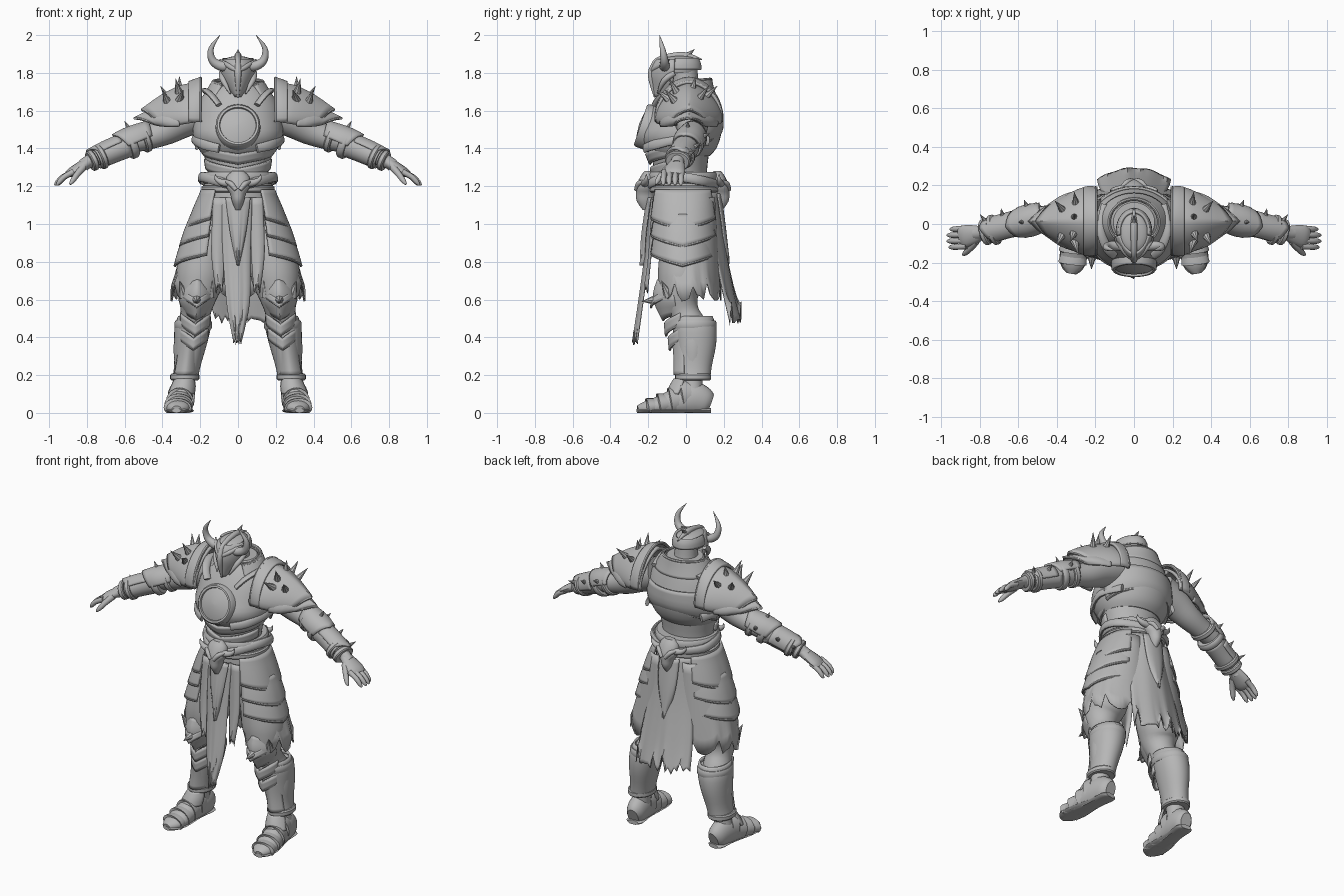
import bpy, bmesh, math, random
from mathutils import Vector, Matrix

random.seed(4)
GREY = bpy.data.materials.new("plain grey")
GREY.diffuse_color = (0.47, 0.47, 0.47, 1)


def resample(pts, k):
    """Catmull-Rom interpolation of tuples."""
    out, n = [], len(pts)
    for i in range(n - 1):
        a, b, c, d = pts[max(i - 1, 0)], pts[i], pts[i + 1], pts[min(i + 2, n - 1)]
        for j in range(k):
            t = j / k
            out.append([0.5 * (2 * q + (r - p) * t + (2 * p - 5 * q + 4 * r - s) * t * t
                               + (3 * q - p - 3 * r + s) * t ** 3) for p, q, r, s in zip(a, b, c, d)])
    return out + [list(pts[-1])]


def grid(name, g, closed=False, thick=0, mirror=False, angle=40):
    """Skin a grid of points; closed rows become a capped solid."""
    bm = bmesh.new()
    v = [[bm.verts.new(p) for p in row] for row in g]
    m = len(v[0])
    for r0, r1 in zip(v, v[1:]):
        for j in range(m if closed else m - 1):
            bm.faces.new((r0[j], r0[(j + 1) % m], r1[(j + 1) % m], r1[j]))
    if closed and not thick:
        bm.faces.new(v[0])
        bm.faces.new(v[-1])
    bmesh.ops.recalc_face_normals(bm, faces=bm.faces)
    me = bpy.data.meshes.new(name)
    bm.to_mesh(me)
    bm.free()
    me.materials.append(GREY)
    ob = bpy.data.objects.new(name, me)
    bpy.context.collection.objects.link(ob)
    bpy.ops.object.select_all(action='DESELECT')
    ob.select_set(True)
    bpy.context.view_layer.objects.active = ob
    bpy.ops.object.shade_smooth_by_angle(angle=math.radians(angle))
    if thick:
        s = ob.modifiers.new("thickness", 'SOLIDIFY')
        s.thickness, s.offset = thick, 0
    if mirror:
        ob.modifiers.new("mirror", 'MIRROR').use_mirror_merge = False
    return ob


def tube(name, pts, mirror=False, seg=14, k=4, up=(0, 0, 1), floor=False):
    """Tube through (x, y, z, side radius, up radius)."""
    pts = resample([p if len(p) == 5 else (*p, p[3]) for p in pts], k)
    P, g, s = [Vector(p[:3]) for p in pts], [], None
    for i, p in enumerate(pts):
        d = (P[min(i + 1, len(P) - 1)] - P[max(i - 1, 0)]).normalized()
        s = d.cross(Vector(up)) if s is None else s - d * s.dot(d)
        s.normalize()
        u = s.cross(d)
        ring = [P[i] + s * max(p[3], .001) * math.cos(a) + u * max(p[4], .001) * math.sin(a)
                for a in (j * 2 * math.pi / seg for j in range(seg))]
        if floor:
            ring = [Vector((q.x, q.y, max(q.z, 0))) for q in ring]
        g.append(ring)
    return grid(name, g, True, 0, mirror)


def spike(name, base, tip, r, mirror=True):
    b, t = Vector(base), Vector(tip)
    up = (1, 0, 0) if abs((t - b).normalized().x) < .8 else (0, 1, 0)
    tube(name, [(*b, r), (*b.lerp(t, .5), r * .5), (*t, .001)], mirror, 8, 1, up)


def loft(name, rows, a0=0, a1=360, seg=36, thick=0, edge=None, M=Matrix(), mirror=False, k=3, ex=1, rim=0):
    """Ellipse rows (cx, cy, z, rx, ry), full or partial; -90 degrees is the front."""
    rows, full, g = resample(rows, k), a1 - a0 >= 360, []
    for i, (cx, cy, z, rx, ry) in enumerate(rows):
        ring, u = [], i / (len(rows) - 1)
        for j in range(seg if full else seg + 1):
            a, t = math.radians(a0 + (a1 - a0) * j / seg), 2 * j / seg - 1
            c, s = math.cos(a), math.sin(a)
            ring.append(M @ Vector((cx + rx * math.copysign(abs(c) ** ex, c),
                                    cy + ry * math.copysign(abs(s) ** ex, s),
                                    z + (edge(t, u) if edge else 0))))
        g.append(ring)
    grid(name, g, full, thick, mirror)
    if rim:
        tube(name + "_rim", [(*p, rim) for p in g[-1]], mirror, 8, 1)


def band(name, cx, cy, z, rx, ry, h, t=.015, **kw):
    """Raised ring with bevelled edges."""
    loft(name, [(cx, cy, z + h * a, rx + t * b, ry + t * b) for a, b in
                ((-.5, -1), (-.5, .5), (-.3, 1), (.3, 1), (.5, .5), (.5, -1))], k=1, **kw)


def cloth(name, rows, bow=0, rag=.05, nx=22, mirror=False):
    """Hanging torn sheet from rows (x0, x1, y, z)."""
    rows, g = resample(rows, 5), []
    tear = [random.uniform(-.3, 1) * rag * (1 if j % 2 else -.4) for j in range(nx + 1)]
    for i, (x0, x1, y, z) in enumerate(rows):
        u = i / (len(rows) - 1)
        g.append([(x0 + (x1 - x0) * j / nx, y + bow * (2 * j / nx - 1) ** 2 + .003 * u * math.sin(j * .9),
                   z + tear[j] * u ** 5) for j in range(nx + 1)])
    grid(name, g, False, .006, mirror)


def along(a, b):
    """Frame whose z runs from a to b and whose y points up."""
    d = Vector(b) - Vector(a)
    return Matrix.Translation(a) @ d.to_track_quat('Z', 'Y').to_matrix().to_4x4()


def vee(depth):
    return lambda t, u: depth * u * (abs(t) - 1)


# torso and breastplate
loft("abdomen", [(0, -.03, 1.15, .17, .14), (0, -.03, 1.27, .16, .14), (0, -.03, 1.4, .19, .155)])
loft("breastplate", [(0, -.03, 1.36, .18, .155), (0, -.03, 1.40, .21, .19), (0, -.03, 1.47, .238, .215),
                     (0, -.01, 1.55, .235, .2), (0, 0, 1.63, .215, .17), (0, .01, 1.70, .17, .135),
                     (0, .01, 1.74, .12, .1)], seg=48)
for i, z in enumerate((1.42, 1.345)):
    loft("belly_plate", [(0, -.03, z, .195 - .02 * i, .18 - .025 * i), (0, -.03, z - .05, .182 - .014 * i, .16 - .015 * i)],
         -175, -5, 24, .014, lambda t, u: -.05 * (1 - abs(t)), rim=.007)
loft("back_plate", [(0, 0, 1.60, .222, .188), (0, -.02, 1.48, .242, .212), (0, -.02, 1.40, .222, .19)],
     10, 170, 24, .012, lambda t, u: .06 * u * (1 - abs(t) ** 2), rim=.009)
D = along((0, -.165, 1.5), (0, -.255, 1.53))
loft("chest_disc", [(0, 0, 0, .12, .12), (0, 0, .07, .118, .118), (0, 0, .08, .11, .11), (0, 0, .08, .098, .098),
                    (0, 0, .07, .095, .095), (0, 0, .082, .06, .06), (0, 0, .088, .005, .005)], M=D, k=1)
tube("chest_strap", [(.1, -.165, 1.63, .022, .012), (.14, -.125, 1.68, .024, .014), (.17, -.03, 1.705, .024, .014),
                     (.15, .1, 1.68, .022, .014)], True)
tube("side_strap", [(.1, -.22, 1.4, .01, .024), (.18, -.165, 1.42, .012, .026), (.232, -.03, 1.45, .014, .026),
                    (.19, .12, 1.44, .012, .026)], True)

# neck and collar
loft("neck", [(0, .01, 1.66, .09, .09), (0, 0, 1.74, .07, .07), (0, -.01, 1.84, .068, .068)])
loft("collar", [(0, .01, 1.67, .18, .145), (0, .01, 1.72, .155, .13), (0, .01, 1.765, .13, .12)],
     -50, 230, 36, .016, lambda t, u: -.03 * u * t * t, rim=.01)
band("neck_ring", 0, .01, 1.735, .1, .095, .04)

# horned helmet
loft("helmet_dome", [(0, -.045, 1.8, .08, .1), (0, -.045, 1.83, .085, .11), (0, -.045, 1.86, .078, .105),
                     (0, -.04, 1.88, .055, .08), (0, -.03, 1.89, .015, .02)])
loft("face_mask", [(0, -.05, 1.87, .07, .1), (0, -.05, 1.84, .09, .122), (0, -.05, 1.79, .086, .13),
                   (0, -.06, 1.74, .066, .112), (0, -.07, 1.675, .02, .092)], -172, -8, 24, .014, ex=1.2)
loft("neck_guard", [(0, -.04, 1.875, .075, .1), (0, -.04, 1.85, .085, .112), (0, -.04, 1.82, .088, .116)],
     -10, 190, 24, .014, rim=.006)
tube("helmet_crest", [(0, -.185, 1.82, .01), (0, -.155, 1.865, .014), (0, -.08, 1.888, .017), (0, .0, 1.892, .017),
                      (0, .085, 1.87, .003)])
spike("crest_point", (0, -.02, 1.87), (0, .045, 1.925), .028, False)
tube("nose_ridge", [(0, -.16, 1.86, .014), (0, -.185, 1.79, .018), (0, -.165, 1.67, .005)], up=(0, 1, 0))
tube("brow", [(0, -.182, 1.81, .012), (.045, -.15, 1.835, .014), (.095, -.09, 1.87, .004)], True)
tube("cheek_guard", [(.088, -.06, 1.8, .014), (.078, -.115, 1.76, .016), (.04, -.15, 1.69, .004)], True)
tube("horn", [(.045, -.115, 1.835, .028), (.095, -.112, 1.838, .026), (.137, -.115, 1.87, .021), (.142, -.125, 1.93, .014),
              (.095, -.14, 2.0, .001)], True, up=(0, 1, 0))

# shoulder armour
S = along((.19, .015, 1.57), (1.19, .015, 1.57))
loft("pauldron", [(0, 0, 0, .17, .17), (0, -.01, .09, .168, .17), (0, -.025, .19, .135, .135), (0, -.035, .29, .085, .07)],
     -12, 192, 28, .018, lambda t, u: .025 * u - .11 * u * abs(t) ** 1.2, M=S, mirror=True, ex=1.25, rim=.009)
loft("pauldron_lower", [(0, -.035, .12, .15, .12), (0, -.04, .23, .125, .085), (0, -.04, .335, .07, .03)],
     -12, 192, 28, .014, lambda t, u: .02 * u - .12 * u * abs(t), M=S, mirror=True, ex=1.2, rim=.008)
loft("pauldron_collar", [(0, 0, .07, .17, .178), (0, 0, .04, .175, .19), (0, 0, .01, .172, .2)],
     -10, 190, 28, .016, M=S, mirror=True, ex=1.08, rim=.01)
for b, t in (((.31, -.08, 1.65), (.29, -.155, 1.71)), ((.3, .09, 1.66), (.31, .165, 1.73)), ((.37, -.05, 1.64), (.4, -.11, 1.71)),
             ((.36, .06, 1.65), (.41, .12, 1.73)), ((.31, .03, 1.69), (.31, .05, 1.78)), ((.31, -.04, 1.68), (.33, -.09, 1.77))):
    spike("pauldron_spike", b, t, .026)

# arms
tube("arm", [(.17, .03, 1.6, .1), (.28, .03, 1.555, .095), (.38, .035, 1.495, .076), (.48, .03, 1.455, .062),
             (.58, .02, 1.43, .06), (.68, -.01, 1.385, .053), (.79, -.045, 1.33, .035), (.82, -.05, 1.31, .034)], True, 20)
A = along((.5, .03, 1.455), (.82, -.055, 1.315))
band("elbow_band", 0, 0, .0, .068, .066, .035, .013, M=A, mirror=True)
band("elbow_band_outer", 0, 0, .08, .07, .068, .04, .013, M=A, mirror=True)
loft("elbow_plate", [(0, 0, -.03, .07, .072), (0, 0, .05, .08, .084), (0, 0, .11, .07, .08)], 0, 180, 20, .012,
     lambda t, u: (u - .4) * .07 * (1 - abs(t)), M=A, mirror=True)
loft("bracer", [(0, 0, .1, .06, .06), (0, 0, .18, .057, .056), (0, 0, .24, .058, .054), (0, 0, .28, .06, .05)],
     seg=24, thick=.012, M=A, mirror=True)
loft("bracer_plate", [(0, 0, .13, .066, .066), (0, 0, .2, .065, .066), (0, 0, .26, .066, .06)], -20, 150, 16, .012,
     lambda t, u: .05 * u * (1 - abs(t)), M=A, mirror=True)
band("wrist_band", 0, 0, .255, .066, .055, .03, .013, M=A, mirror=True)
band("cuff", 0, 0, .305, .056, .044, .03, .012, M=A, mirror=True)
for b, t, r in (((.55, .07, 1.455), (.57, .125, 1.48), .025), ((.57, .01, 1.49), (.6, .01, 1.545), .02),
                ((.68, .03, 1.4), (.69, .08, 1.43), .02), ((.76, .0, 1.36), (.8, .05, 1.39), .02)):
    spike("arm_spike", b, t, r)

# hands
tube("palm", [(.79, -.045, 1.33, .035, .03), (.83, -.055, 1.305, .05, .028), (.88, -.065, 1.275, .058, .024),
              (.905, -.07, 1.26, .045, .015)], True)
for i in range(4):
    y, l = -.022 - .031 * i, (.85, 1, 1, .9)[i]
    tube("finger", [(.87, y, 1.277, .016), (.87 + .055 * l, y - .004, 1.25, .015), (.87 + .085 * l, y - .005, 1.222, .013),
                    (.87 + .1 * l, y - .005, 1.205, .005)], True, 10, 3)
tube("thumb", [(.82, -.09, 1.3, .02), (.85, -.125, 1.265, .017), (.875, -.15, 1.23, .014), (.89, -.16, 1.21, .005)], True, 10, 3)

# hips, belt and skull buckles
loft("pelvis", [(0, -.01, 1.23, .175, .155), (0, -.01, 1.1, .19, .16), (0, -.01, .95, .19, .14), (0, -.01, .86, .1, .08)])
band("belt", 0, -.015, 1.245, .17, .165, .06, .02)
band("belt_lower", 0, -.01, 1.185, .178, .17, .035, .016)
tube("belt_wrap", [(.02, -.2, 1.2, .012, .022), (.1, -.17, 1.225, .014, .026), (.19, -.05, 1.25, .014, .026),
                   (.18, .08, 1.23, .014, .026), (.06, .165, 1.21, .012, .022)], True)
for f, y, n in ((1, -.2, "front"), (-1, .165, "back")):
    loft(n + "_skull", [(0, y, 1.28, .03, .02), (0, y, 1.25, .06, .042), (0, y - .01 * f, 1.2, .064, .054),
                        (0, y - .015 * f, 1.16, .042, .05), (0, y - .015 * f, 1.12, .032, .045),
                        (0, y - .01 * f, 1.075, .014, .02)], seg=20)
    tube(n + "_skull_horn", [(.04, y - .02 * f, 1.215, .022), (.085, y - .015 * f, 1.22, .018), (.115, y - .01 * f, 1.24, .01),
                             (.12, y - .01 * f, 1.265, .001)], True, 10, up=(0, 1, 0))
    tube(n + "_skull_brow", [(.01, y - .064 * f, 1.18, .011), (.04, y - .05 * f, 1.215, .014), (.07, y - .02 * f, 1.225, .006)], True, 10)

# hanging cloth
cloth("front_cloth", [(-.09, .075, -.19, 1.14), (-.08, .065, -.215, .85), (-.06, .06, -.25, .58), (-.025, .015, -.28, .38)], .02, .06)
cloth("front_pendant", [(-.065, .065, -.205, 1.14), (-.04, .04, -.232, .95), (-.004, .004, -.24, .78)], .02, 0)
cloth("front_strip", [(.06, .13, -.175, 1.14), (.07, .14, -.195, .85), (.085, .115, -.215, .66)], .01, .07, 8, True)
cloth("back_cape", [(-.12, .12, .17, 1.17), (-.15, .15, .2, .92), (-.18, .18, .25, .66), (-.19, .19, .29, .5)], -.06, .1)
cloth("back_cape_upper", [(-.07, .07, .185, 1.16), (-.06, .06, .21, .98), (-.012, .012, .23, .8)], -.02, .03, 10)
rag = [random.uniform(-.05, .05) for _ in range(50)]
loft("side_skirt", [(.1, 0, 1.14, .1, .15), (.1, 0, .9, .185, .165), (.11, .01, .64, .245, .175)], -50, 120, 26, .007,
     lambda t, u: u ** 4 * rag[round((t + 1) * 13)], mirror=True)

# hip plates in three flared tiers
for z0, z1, r0, r1 in ((1.18, 1.03, .1, .18), (1.05, .94, .155, .215), (.97, .84, .18, .243)):
    loft("hip_plate", [(.09, -.015, z0, r0, .152), (.09, -.015, (z0 + z1) / 2, (r0 + r1) / 2 + .004, .165), (.09, -.015, z1, r1, .176)],
         -72, 70, 24, .014, vee(.06), mirror=True, rim=.008)

# legs
tube("leg", [(.11, 0, 1.05, .1), (.17, -.01, .88, .125), (.2, -.02, .72, .13), (.215, -.035, .62, .105), (.225, -.01, .53, .08),
             (.24, .03, .44, .088), (.262, .04, .34, .08), (.28, .035, .2, .055), (.295, .035, .08, .058)], True, 22, up=(0, 1, 0))
loft("greave", [(.23, .035, .51, .082, .1), (.24, .045, .45, .09, .11), (.252, .05, .36, .08, .103), (.268, .045, .25, .064, .086),
                (.28, .04, .18, .062, .082)], thick=.012, mirror=True, ex=.97)
band("greave_top_band", .237, .042, .465, .086, .106, .05, .013, mirror=True)
band("ankle_band", .282, .038, .19, .064, .082, .035, .013, mirror=True)
for i in range(2):
    z, x, y = .53 - .075 * i, .226 + .01 * i, -.01 + .02 * i
    loft("shin_plate", [(x, y, z, .078, .1), (x, y, z - .06, .076, .095)], -165, -15, 18, .014,
         lambda t, u: -.06 * (1 - abs(t)), mirror=True, ex=1.2, rim=.007)
loft("shin_guard", [(.255, .03, .4, .066, .1), (.268, .03, .29, .06, .09), (.28, .03, .2, .064, .09)], -150, -30, 14, .012, mirror=True, ex=1.2)

# knee guards
loft("knee_guard", [(.215, -.05, .67, .07, .095), (.217, -.05, .63, .088, .115), (.219, -.045, .59, .088, .115), (.222, -.035, .53, .05, .085)],
     -170, -10, 20, .016, lambda t, u: (.5 - u) * .07 * (1 - abs(t)), mirror=True, ex=1.3, rim=.008)
loft("knee_ridge", [(.217, -.05, .655, .08, .125), (.218, -.05, .62, .085, .135)], -160, -20, 16, .014,
     lambda t, u: -.06 * (1 - abs(t)), mirror=True, ex=1.3, rim=.007)
spike("knee_spike", (.218, -.14, .6), (.221, -.235, .59), .035)
spike("knee_wing_outer", (.285, -.09, .62), (.31, -.13, .7), .03)
spike("knee_wing_inner", (.15, -.09, .62), (.135, -.13, .7), .03)

# boots
tube("boot", [(.285, .13, .05, .035, .05), (.288, .1, .06, .055, .075), (.295, .03, .075, .065, .09), (.305, -.06, .055, .066, .072),
              (.313, -.15, .035, .07, .05), (.32, -.215, .025, .058, .036), (.325, -.255, .018, .025, .02)], True, 20, floor=True)
tube("sole", [(.285, .13, .012, .035, .014), (.288, .1, .012, .055, .014), (.298, 0, .012, .052, .014), (.313, -.15, .012, .072, .014),
              (.321, -.225, .012, .058, .014), (.326, -.258, .012, .025, .012)], True, 12, floor=True)
for x, y, z, w, h in ((.297, -.005, .09, .07, .086), (.305, -.065, .062, .071, .073), (.311, -.125, .045, .074, .059), (.317, -.185, .032, .071, .047)):
    tube("boot_plate", [(x - .003, y + .03, z + .004, w - .006, h - .006), (x, y, z, w, h), (x + .003, y - .02, z - .004, w + .003, h + .003),
                        (x + .003, y - .024, z - .004, w - .015, h - .015)], True, 20, 1, floor=True)
loft("boot_tongue", [(.283, .01, .18, .05, .07), (.29, 0, .14, .063, .083), (.3, -.02, .1, .068, .078)], -165, -15, 14, .012, mirror=True)
